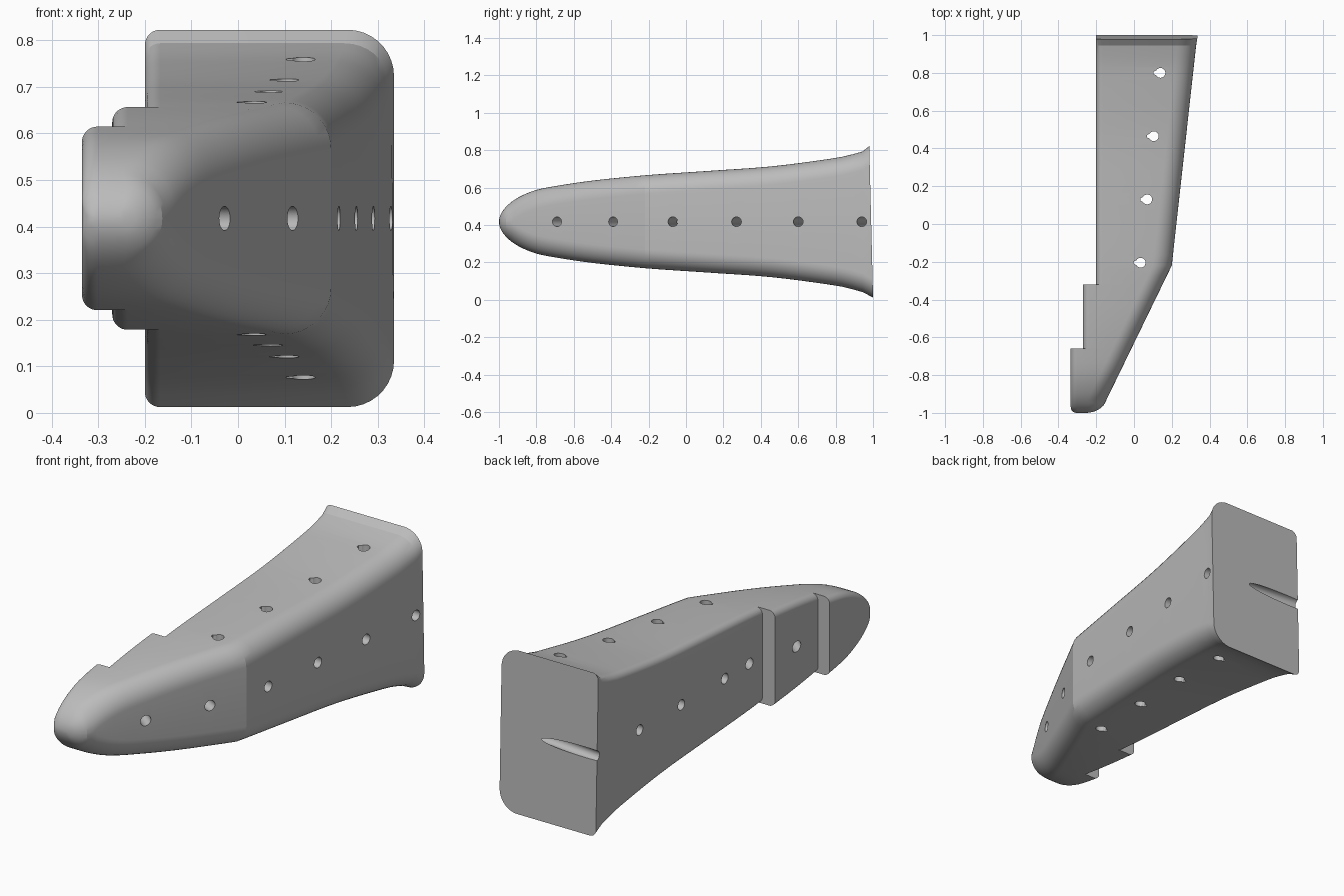
import bpy, bmesh, math
from mathutils import Vector, Matrix

old = bpy.data.objects.get("Cube")
if old:
    bpy.data.objects.remove(old, do_unlink=True)

grey = bpy.data.materials.new("plain grey")
grey.use_nodes = True
colour = (0.5, 0.5, 0.5, 1)
grey.diffuse_color = colour
grey.node_tree.nodes["Principled BSDF"].inputs["Base Color"].default_value = colour

MID = 0.4175
# Half height along the length, and the outer side of the plan
HEIGHT = [(-1, 0), (-.98, .058), (-.95, .092), (-.9, .128), (-.8, .170), (-.66, .197),
          (-.5, .220), (-.32, .239), (-.2, .250), (.13, .2725), (.465, .297),
          (.8, .341), (.9, .363), (.96, .382), (1, .405)]
OUTER = [(-1, -.25), (-.995, -.215), (-.98, -.183), (-.96, -.160), (-.22, .2), (1, .335)]


def smooth(table, y):
    """Hermite curve through the table, eased by a square root at the nose."""
    pts = [(math.sqrt(a + 1), b) for a, b in table]
    s = math.sqrt(max(0, y + 1))
    n = len(pts)
    i = next((k for k in range(n - 1) if s <= pts[k + 1][0]), n - 2)

    def slope(k):
        a, b = pts[max(k - 1, 0)], pts[min(k + 1, n - 1)]
        return (b[1] - a[1]) / (b[0] - a[0])
    (s0, h0), (s1, h1) = pts[i], pts[i + 1]
    d = s1 - s0
    t = (s - s0) / d
    return (h0 * (1 + 2 * t) * (1 - t) ** 2 + h1 * t * t * (3 - 2 * t)
            + d * t * (1 - t) * (slope(i) * (1 - t) - slope(i + 1) * t))


def linear(table, y):
    for (a, p), (b, q) in zip(table, table[1:]):
        if y <= b:
            return p + (q - p) * (y - a) / (b - a)
    return table[-1][1]


def ring(bm, y, inner):
    """Rounded section with a wide fillet outside and a small one inside."""
    h = max(smooth(HEIGHT, y), 0.004)
    outer = linear(OUTER, y)
    big, small = min(.1, h * .98), min(.033, h * .9)
    verts = []
    for cx, cz, r, start in ((outer - big, h - big, big, 0), (inner + small, h - small, small, 90),
                             (inner + small, small - h, small, 180), (outer - big, big - h, big, 270)):
        for k in range(10):
            a = math.radians(start + 10 * k)
            x, z = cx + r * math.cos(a), MID + cz + r * math.sin(a)
            verts.append(bm.verts.new((x, y, z)))
    return verts


# Body: sections from nose to rear, doubled where the inner side steps
NOSE, MIDDLE, REAR = -.335, -.27, -.2
sections = []
for k in range(19):
    y = -1 + .34 * (k / 18) ** 2
    gap = max(0, .03 - (y + 1))
    sections.append((y, NOSE + .03 - math.sqrt(.03 ** 2 - gap ** 2)))
sections += [(-.66 + .34 * k / 6, MIDDLE) for k in range(7)]
sections += [(-.32, REAR), (-.27, REAR), (-.22, REAR)]
sections += [(-.22 + 1.22 * k / 22, REAR) for k in range(1, 23)]

bm = bmesh.new()
rings = [ring(bm, y, inner) for y, inner in sections]
for a, b in zip(rings, rings[1:]):
    for i in range(len(a)):
        j = (i + 1) % len(a)
        bm.faces.new((a[i], a[j], b[j], b[i]))
bm.faces.new(rings[0])
bm.faces.new(rings[-1])
for v in rings[-1]:                      # leaning rear face
    v.co.y = .99 - (v.co.z - MID) * .025
    v.co.z = max(v.co.z, 0)
bmesh.ops.remove_doubles(bm, verts=bm.verts, dist=1e-5)
bmesh.ops.recalc_face_normals(bm, faces=bm.faces)
mesh = bpy.data.meshes.new("bracket_body")
bm.to_mesh(mesh)
bm.free()
body = bpy.data.objects.new("bracket_body", mesh)
bpy.context.collection.objects.link(body)
mesh.materials.append(grey)

# Drill holes: cross holes square to the outer side, teardrops straight down
bm = bmesh.new()


def drill(start, end, point=0):
    a, b = Vector(start), Vector(end)
    axis = b - a
    rot = axis.to_track_quat('Z', 'Y').to_matrix().to_4x4() if not point else Matrix()
    made = bmesh.ops.create_cone(bm, cap_ends=True, segments=24, radius1=.026, radius2=.026,
                                 depth=axis.length, matrix=Matrix.Translation((a + b) / 2) @ rot)
    if point:
        tip = min(v.co.x for v in made["verts"])
        for v in made["verts"]:
            if v.co.x < tip + .001:
                v.co.x -= point


for y0, y1 in ((-.69, -.49), (-.39, -.216), (-.07, -.022), (.27, .323), (.6, .653), (.94, .997)):
    x0 = linear(OUTER, y0)
    x1 = MIDDLE if y1 < -.32 else REAR
    p, q = Vector((x0, y0, MID)), Vector((x1, y1, MID))
    d = (q - p).normalized() * .1
    drill(p - d, q + d)
for k in range(4):
    x, y = .035 + .035 * k, -.205 + .335 * k
    drill((x, y, -.1), (x, y, 1), .011)

bmesh.ops.recalc_face_normals(bm, faces=bm.faces)
cut_mesh = bpy.data.meshes.new("hole_cutter")
bm.to_mesh(cut_mesh)
bm.free()
cut_mesh.materials.append(grey)
cutter = bpy.data.objects.new("hole_cutter", cut_mesh)
cutter.hide_render = True
bpy.context.collection.objects.link(cutter)

bpy.ops.object.select_all(action='DESELECT')
body.select_set(True)
bpy.context.view_layer.objects.active = body
mod = body.modifiers.new("holes", 'BOOLEAN')
mod.operation = 'DIFFERENCE'
mod.solver = 'EXACT'
mod.object = cutter
bpy.ops.object.modifier_apply(modifier=mod.name)
bpy.data.objects.remove(cutter, do_unlink=True)
bpy.ops.object.shade_smooth_by_angle(angle=math.radians(17))
